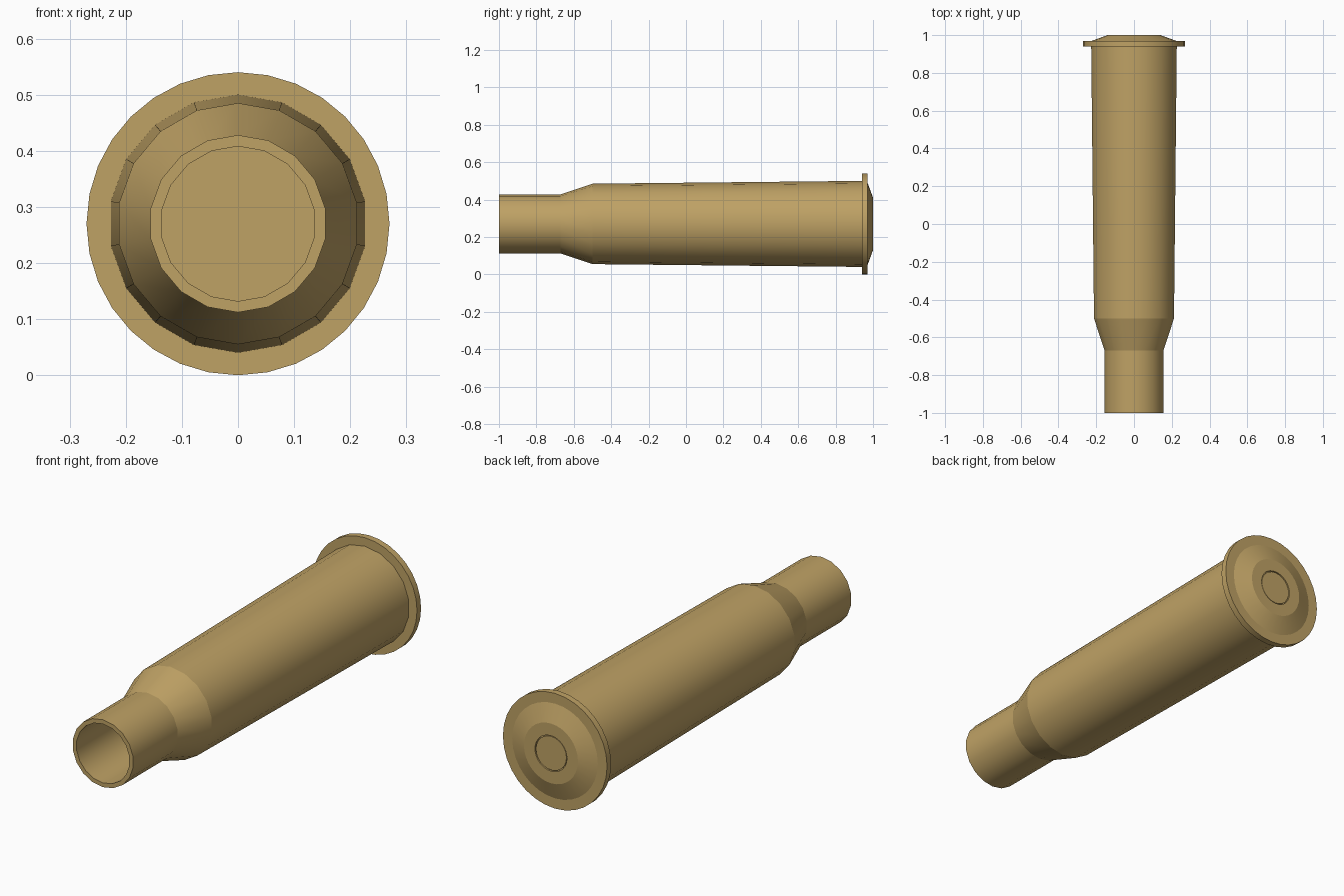
import bpy, bmesh
from math import sin, cos, tau

if "Cube" in bpy.data.objects:
    bpy.data.objects.remove(bpy.data.objects["Cube"])

AXIS_Z = 0.27

brass = bpy.data.materials.new("brass")
brass.diffuse_color = (0.52, 0.36, 0.13, 1)
brass.use_nodes = True
brass.node_tree.nodes["Principled BSDF"].inputs["Base Color"].default_value = brass.diffuse_color


def lathe(name, profile, sides):
    """Spin (radius, y) points around the long axis; r = 0 closes an end."""
    bm = bmesh.new()
    rings = []
    for r, y in profile:
        n = sides if r > 0 else 1
        rings.append([bm.verts.new((r * sin(tau * i / sides), y,
                                    AXIS_Z + r * cos(tau * i / sides)))
                      for i in range(n)])
    for a, b in zip(rings, rings[1:]):
        for i in range(sides):
            j = (i + 1) % sides
            if len(a) == 1:
                bm.faces.new((a[0], b[j], b[i]))
            elif len(b) == 1:
                bm.faces.new((a[i], a[j], b[0]))
            else:
                bm.faces.new((a[i], a[j], b[j], b[i]))
    bmesh.ops.recalc_face_normals(bm, faces=bm.faces[:])
    for f in bm.faces:
        f.smooth = True
    # Crisp profile rings, smooth around the barrel
    for ring in rings:
        if len(ring) > 1:
            for i in range(sides):
                bm.edges.get((ring[i], ring[(i + 1) % sides])).smooth = False
    me = bpy.data.meshes.new(name)
    bm.to_mesh(me)
    bm.free()
    me.materials.append(brass)
    ob = bpy.data.objects.new(name, me)
    bpy.context.collection.objects.link(ob)
    return ob


# Bottlenecked case: bore floor, bore, mouth, neck, shoulder, tapered body
lathe("case_body", [(0, 0.9), (0.138, 0.9), (0.138, -1), (0.158, -1),
                    (0.158, -0.67), (0.215, -0.5), (0.23, 0.945), (0, 0.945)], 18)

# Flanged rim with bevelled head and a shallow primer pocket
lathe("rim_head", [(0, 0.94), (0.27, 0.94), (0.27, 0.97), (0.222, 0.97),
                   (0.14, 1.0), (0.083, 1.0), (0.083, 0.992), (0, 0.992)], 32)

# Primer cap sitting in the pocket
lathe("primer", [(0, 0.99), (0.079, 0.99), (0.079, 0.998), (0, 0.998)], 24)
